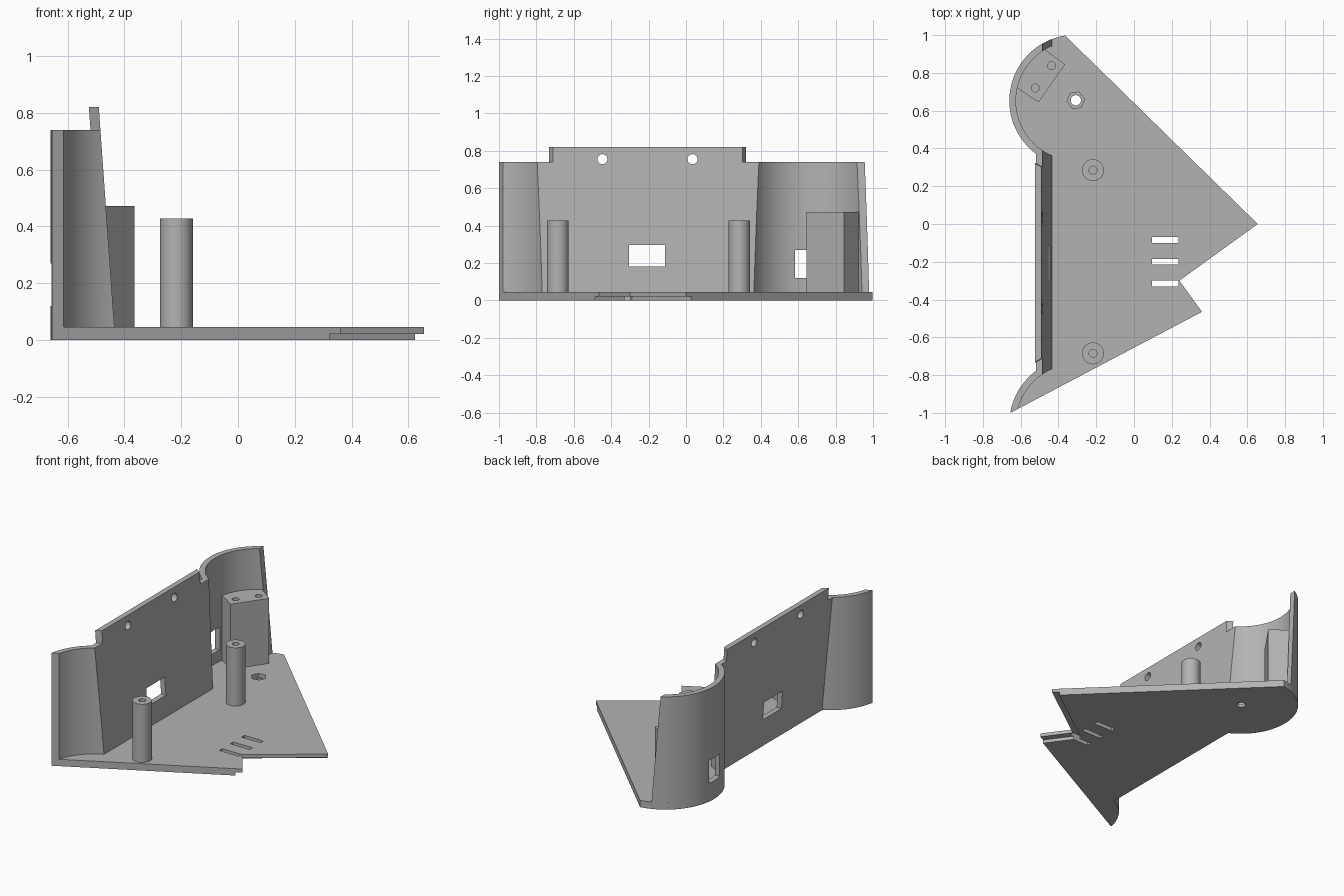
import bpy, bmesh
from math import radians, sin, cos
from mathutils import Vector

if "Cube" in bpy.data.objects:
    bpy.data.objects.remove(bpy.data.objects["Cube"])

gray = bpy.data.materials.new("plain gray")
gray.use_nodes = True
gray.diffuse_color = (0.45, 0.45, 0.45, 1)
gray.node_tree.nodes["Principled BSDF"].inputs["Base Color"].default_value = (0.45, 0.45, 0.45, 1)


def arc(center, radius, start, end, steps):
    """Points along an arc, angles in degrees."""
    angles = [radians(start + (end - start) * i / steps) for i in range(steps + 1)]
    return [(center[0] + radius * cos(a), center[1] + radius * sin(a)) for a in angles]


def circle(center, radius, sides=32, turn=0):
    return arc(center, radius, turn, turn + 360, sides)[:-1]


def rect(x0, x1, y0, y1):
    return [(x0, y0), (x1, y0), (x1, y1), (x0, y1)]


def prism(name, points, low, high):
    """Extrude a flat outline from low to high."""
    bm = bmesh.new()
    face = bm.faces.new([bm.verts.new((x, y, low)) for x, y in points])
    top = bmesh.ops.extrude_face_region(bm, geom=[face])["geom"]
    for v in top:
        if isinstance(v, bmesh.types.BMVert):
            v.co.z = high
    bmesh.ops.recalc_face_normals(bm, faces=bm.faces)
    mesh = bpy.data.meshes.new(name)
    bm.to_mesh(mesh)
    bm.free()
    mesh.materials.append(gray)
    obj = bpy.data.objects.new(name, mesh)
    bpy.context.scene.collection.objects.link(obj)
    return obj


def cut(obj, points, low=-2, high=2):
    """Subtract an extruded outline and drop the cutter."""
    cutter = prism("cutter", points, low, high)
    cutter.hide_render = True
    mod = obj.modifiers.new("cut", "BOOLEAN")
    mod.operation, mod.solver, mod.object = "DIFFERENCE", "EXACT", cutter
    bpy.context.view_layer.update()
    result = bpy.data.meshes.new_from_object(obj.evaluated_get(bpy.context.evaluated_depsgraph_get()))
    obj.modifiers.clear()
    obj.data = result
    bpy.data.objects.remove(cutter)


def clip(obj, point, normal):
    """Slice away everything on the normal's side and cap the slice."""
    bm = bmesh.new()
    bm.from_mesh(obj.data)
    res = bmesh.ops.bisect_plane(bm, geom=bm.verts[:] + bm.edges[:] + bm.faces[:], plane_co=point,
                                 plane_no=normal, clear_outer=True)
    edges = [e for e in res["geom_cut"] if isinstance(e, bmesh.types.BMEdge)]
    bmesh.ops.holes_fill(bm, edges=edges)
    bmesh.ops.recalc_face_normals(bm, faces=bm.faces)
    bm.to_mesh(obj.data)
    bm.free()


FLOOR, RIM, LEAN = 0.045, 0.74, 0.071
OUTER, INNER = 0.35, 0.315
BACK, FRONT = (-0.31, 0.652), (-0.31, -1.058)
tip, corner = (0.655, 0), (0.36, -0.465)
parts = []

# Floor plate with its notch
back_arc = arc(BACK, OUTER, 99, 243, 40)
front_arc = arc(FRONT, OUTER, 117, 170.5, 16)
floor = prism("floor_plate", [tip] + back_arc + front_arc + [corner, (0.24, -0.3)], 0, FLOOR)
parts.append(floor)
# Half-depth lap joint under the notch edges
cut(floor, [(0.18, -0.29), (0.356, -0.533), (0.8, -0.5), (0.67, 0.064)], -1, 0.022)
# Vent slots
for y in (-0.085, -0.2, -0.315):
    cut(floor, rect(0.095, 0.235, y - 0.015, y + 0.015))
# Nut recess and bolt hole
cut(floor, circle((-0.308, 0.655), 0.047, 6, 8), 0.02, 1)
cut(floor, circle((-0.308, 0.655), 0.027))

# Curved walls, trimmed by the plate edges and the leaning wall
wall_plane = ((-0.435, 0, FLOOR), (1, 0, LEAN))
back = prism("back_curved_wall", arc(BACK, OUTER, 85, 262, 56) + arc(BACK, INNER, 262, 85, 56), FLOOR, RIM)
clip(back, *wall_plane)
edge = Vector(tip) - Vector(back_arc[0])
clip(back, (*tip, 0), (-edge.y, edge.x, 0))
cut(back, rect(-0.7, -0.58, 0.583, 0.7), 0.12, 0.27)
front = prism("front_curved_wall", arc(FRONT, OUTER, 98, 180, 28) + arc(FRONT, INNER, 180, 98, 28), FLOOR, RIM)
clip(front, *wall_plane)
edge = Vector(corner) - Vector(front_arc[-1])
clip(front, (*corner, 0), (edge.y, -edge.x, 0))
parts += [back, front]

# Leaning wall, drawn flat as (y, z) with x as its depth
MID = -0.205
half = [(0.56, 0.03), (0.585, RIM), (0.527, RIM), (0.527, 0.82)]
outline = [(MID + y, z) for y, z in half] + [(MID - y, z) for y, z in reversed(half)]
wall = prism("leaning_wall", outline, -0.47, -0.435)
# Slanted ends of the raised tab
for v in wall.data.vertices:
    if v.co.z > -0.45 and v.co.y > 0.7 and abs(v.co.x - MID) < 0.55:
        v.co.x += 0.02 if v.co.x < MID else -0.02
# Cable window and screw holes
cut(wall, rect(-0.305, -0.113, 0.18, 0.297))
for y in (-0.447, 0.035):
    cut(wall, circle((y, 0.755), 0.027))
# Stand it up and lean it
for v in wall.data.vertices:
    y, z, x = v.co
    v.co = (x - LEAN * (z - FLOOR), y, z)
parts.append(wall)

# Corner mounting block with two screw holes
block = prism("mounting_block", [(-0.505, 0.645), (-0.365, 0.845)] + arc(BACK, 0.319, 121, 167.5, 16), FLOOR, 0.472)
for spot in ((-0.522, 0.72), (-0.437, 0.838)):
    cut(block, circle(spot, 0.021, 24), 0.25, 1)
parts.append(block)

# Screw posts
for name, y in (("back_post", 0.285), ("front_post", -0.685)):
    post = prism(name, circle((-0.217, y), 0.058, 40), FLOOR, 0.427)
    cut(post, circle((-0.217, y), 0.021, 24), 0.2, 1)
    parts.append(post)

# Smooth curves, sharp edges
bpy.ops.object.select_all(action="DESELECT")
for obj in parts:
    obj.select_set(True)
bpy.context.view_layer.objects.active = parts[0]
bpy.ops.object.shade_smooth_by_angle(angle=radians(30))
